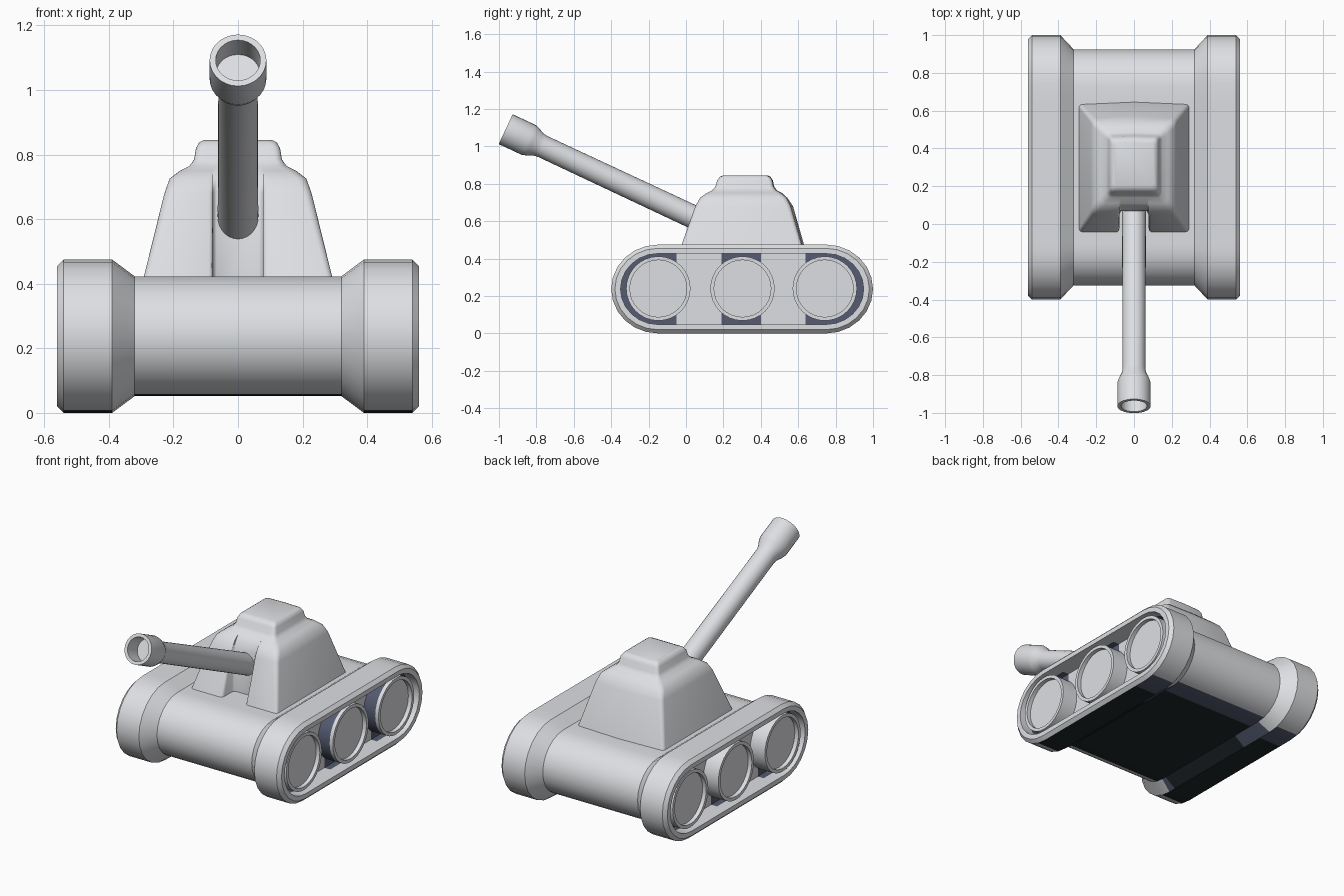
import bpy, bmesh, math
from mathutils import Vector, Matrix

if "Cube" in bpy.data.objects:
    bpy.data.objects.remove(bpy.data.objects["Cube"])


def mat(name, col):
    m = bpy.data.materials.new(name)
    m.diffuse_color = (*col, 1)
    m.use_nodes = True
    m.node_tree.nodes["Principled BSDF"].inputs["Base Color"].default_value = m.diffuse_color
    return m


MATS = [mat("light grey", (0.73, 0.74, 0.765)),
        mat("dark slate blue", (0.09, 0.105, 0.165)),
        mat("near black", (0.014, 0.02, 0.023))]


def loft(rings):
    """Closed skin through equal-length rings, capped at both ends."""
    bm = bmesh.new()
    rows = [[bm.verts.new(p) for p in r] for r in rings]
    n = len(rows[0])
    for a, b in zip(rows, rows[1:]):
        for i in range(n):
            j = (i + 1) % n
            bm.faces.new((a[i], a[j], b[j], b[i]))
    bm.faces.new(rows[0])
    bm.faces.new(rows[-1])
    bmesh.ops.recalc_face_normals(bm, faces=bm.faces)
    return bm


def finish(name, bm, rule=None, angle=30):
    bm.normal_update()
    if rule:
        for f in bm.faces:
            f.material_index = rule(f.calc_center_median(), f.normal)
    me = bpy.data.meshes.new(name)
    bm.to_mesh(me)
    bm.free()
    for m in MATS:
        me.materials.append(m)
    ob = bpy.data.objects.new(name, me)
    bpy.context.collection.objects.link(ob)
    bpy.ops.object.select_all(action='DESELECT')
    ob.select_set(True)
    bpy.context.view_layer.objects.active = ob
    bpy.ops.object.shade_smooth_by_angle(angle=math.radians(angle))
    return ob


def lathe(profile, origin, direction, seg):
    """Revolve (radius, distance) points about an axis."""
    rot = Vector(direction).to_track_quat('Z', 'Y').to_matrix().to_4x4()
    m = Matrix.Translation(origin) @ rot
    return loft([[m @ Vector((r * math.cos(2 * math.pi * k / seg),
                              r * math.sin(2 * math.pi * k / seg), t))
                  for k in range(seg)] for r, t in profile])


# Hull and both tracks: rounded side profile lofted across x
YC, ZC, SEG = 0.3, 0.2375, 12


def side_ring(x, iy, iz):
    hy, hz = 0.70 - iy, ZC - iz
    ry = hz * 1.06
    pts = []
    for s in (1, -1):
        for k in range(SEG + 1):
            a = math.pi * k / SEG - math.pi / 2
            pts.append((x, YC + s * (hy - ry + ry * math.cos(a)),
                        ZC + s * hz * math.sin(a)))
    return pts


half = [(0.32, 0.075, 0.052), (0.39, 0, 0), (0.54, 0, 0), (0.56, 0.02, 0.02),
        (0.56, 0.05, 0.048), (0.49, 0.05, 0.048), (0.45, 0.05, 0.048)]
stations = [(-x, a, b) for x, a, b in reversed(half)] + half
body = loft([side_ring(*s) for s in stations])
for y in (-0.1, -0.05, 0.19, 0.4, 0.52, 0.64, 0.66):
    bmesh.ops.bisect_plane(body, geom=body.verts[:] + body.edges[:] + body.faces[:],
                           plane_co=(0, y, 0), plane_no=(0, 1, 0))


def body_colour(c, n):
    inward = n.z * (c.z - ZC) + n.y * (c.y - YC) < -0.001
    # Recess floors and the deep part of the recess walls
    floor = abs(n.x) > 0.9 and abs(c.x) < 0.46
    if floor or (inward and abs(c.x) < 0.49):
        return 0 if -0.05 < c.y < 0.19 or 0.4 < c.y < 0.64 else 1
    # Dark underside, bluer toward its ends
    if c.z < ZC and not inward:
        chamfer = abs(n.x) > 0.3
        if chamfer and n.z < -0.79:
            return 2 if -0.1 < c.y < 0.52 else 1
        if not chamfer and n.z < -0.97:
            return 1 if c.y > 0.66 else 2
    return 0


finish("hull_and_tracks", body, body_colour)

# Road wheels: rimmed discs set in the track recesses
rim = [(0.172, 0), (0.172, 0.088), (0.172, 0.11), (0.152, 0.11), (0.152, 0.085)]
for side, label in ((1, "right"), (-1, "left")):
    for i, y in enumerate((-0.148, 0.302, 0.742)):
        w = lathe(rim, (side * 0.44, y, 0.24), (side, 0, 0), 32)
        finish(f"wheel_{label}_{i + 1}", w,
               lambda c, n: int(i > 0 and abs(c.x) < 0.52 and abs(n.x) < 0.5
                                and n.y < -0.4))

# Turret: stacked rounded rectangles with a barrel notch in the front
NOTCH_Y = 0.07


def turret_ring(z, hw, y0, y1, r):
    pts = []
    for cx, cy, a0 in ((hw - r, y0 + r, -90), (hw - r, y1 - r, 0),
                       (-hw + r, y1 - r, 90), (-hw + r, y0 + r, 180)):
        for k in range(5):
            a = math.radians(a0 + 22.5 * k)
            pts.append((cx + r * math.cos(a), cy + r * math.sin(a), z))
        if a0 == 0:
            bulge = 0.012 if z < 0.7 else 0.004
            pts.append((0, y1 + bulge, z))
    d = max(0, NOTCH_Y + max(0, z - 0.68) * 0.5 - y0)
    xo = min(0.09, hw - r - 0.004)
    prof = [(xo, 0), (xo - 0.008, 0.06), (xo - 0.012, 0.2), (xo - 0.013, 0.86), (xo - 0.024, 1)]
    for x, t in [(-x, t) for x, t in prof] + prof[::-1]:
        pts.append((x, y0 + t * d, z))
    return pts


levels = [(0.40, 0.297, -0.05, 0.64, 0.018), (0.68, 0.228, 0.05, 0.56, 0.025),
          (0.725, 0.212, 0.075, 0.538, 0.03), (0.75, 0.18, 0.11, 0.51, 0.03),
          (0.765, 0.15, 0.14, 0.482, 0.025), (0.785, 0.136, 0.157, 0.468, 0.022),
          (0.82, 0.13, 0.168, 0.46, 0.02), (0.838, 0.12, 0.182, 0.447, 0.02),
          (0.845, 0.105, 0.2, 0.432, 0.018)]
finish("turret", loft([turret_ring(*l) for l in levels]), angle=50)

# Gun barrel with flared, hollow muzzle
barrel = [(0.069, 0.105), (0.069, 0), (0.088, 0), (0.088, 0.135), (0.08, 0.16),
          (0.066, 0.19), (0.061, 0.215), (0.063, 1.2)]
finish("barrel", lathe(barrel, (0, -0.964, 1.092), (0, 0.906, -0.424), 28), angle=35)
